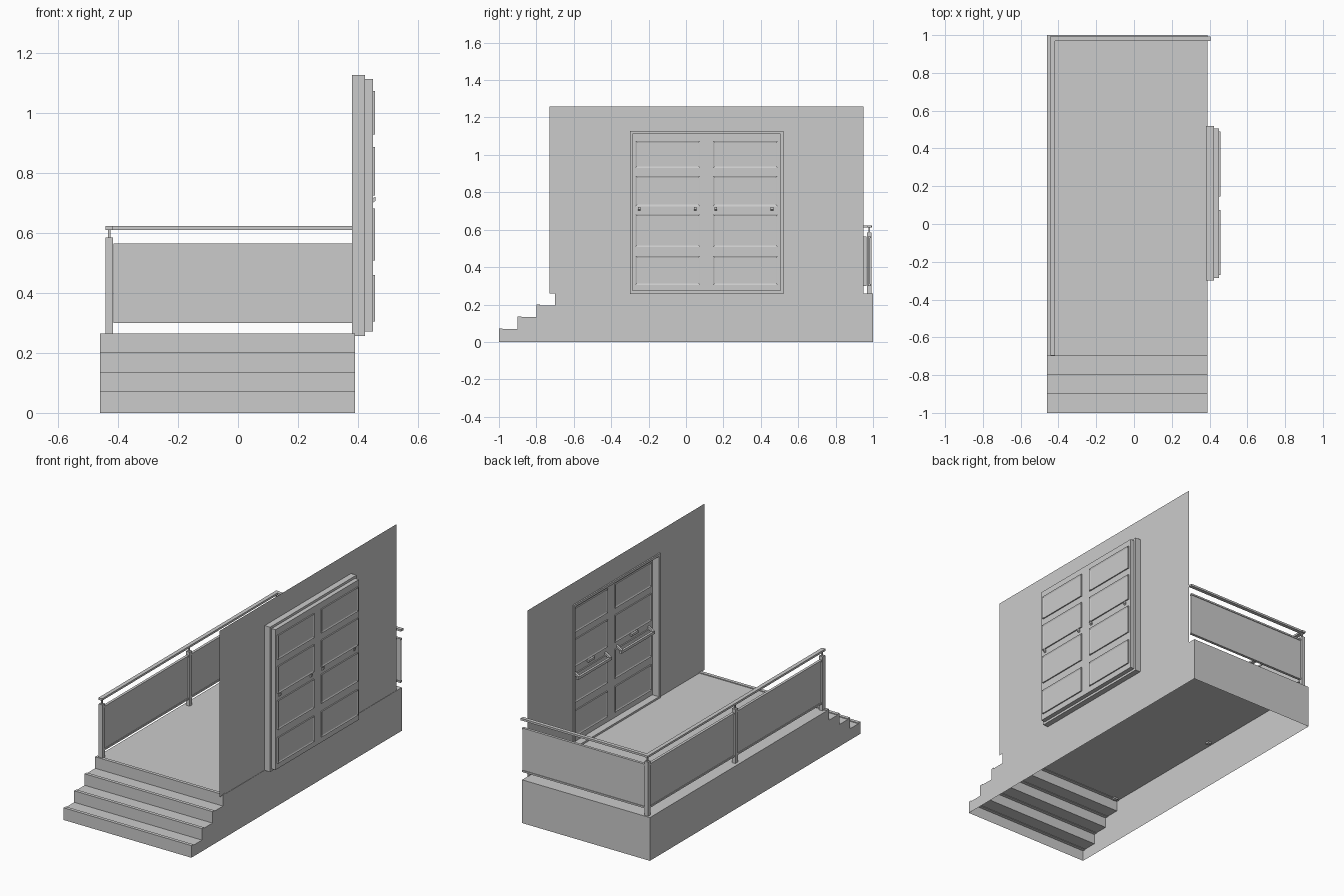
import bpy, bmesh
from mathutils import Vector

if "Cube" in bpy.data.objects:
    bpy.data.objects.remove(bpy.data.objects["Cube"], do_unlink=True)

grey = bpy.data.materials.new("plain_grey")
grey.use_nodes = True
COLOUR = (0.6, 0.6, 0.6, 1)
grey.diffuse_color = COLOUR
grey.node_tree.nodes["Principled BSDF"].inputs["Base Color"].default_value = COLOUR


def finish(name, bm):
    mesh = bpy.data.meshes.new(name)
    bm.to_mesh(mesh)
    bm.free()
    mesh.materials.append(grey)
    obj = bpy.data.objects.new(name, mesh)
    bpy.context.collection.objects.link(obj)
    return obj


def add_box(bm, x, y, z):
    verts = bmesh.ops.create_cube(bm, size=1)["verts"]
    for v in verts:
        v.co = Vector([(a + b) / 2 + c * (b - a) for (a, b), c in zip((x, y, z), v.co)])
    return verts


def box(name, x, y, z):
    bm = bmesh.new()
    add_box(bm, x, y, z)
    return finish(name, bm)


def quad(bm, *points):
    return bm.faces.new([bm.verts.new(p) for p in points])


LEFT, RIGHT, BACK, DECK = -0.46, 0.39, 1.0, 0.26
STEPS = [(-1.0, 0.068), (-0.9, 0.132), (-0.8, 0.196), (-0.7, DECK)]

# Hollow platform with stairs, open underneath
profile = [(-1.0, 0)]
for i, (y, z) in enumerate(STEPS):
    end = STEPS[i + 1][0] if i < 3 else BACK
    profile += [(y, z), (end, z)]
profile.append((BACK, 0))
bm = bmesh.new()
for (y0, z0), (y1, z1) in zip(profile, profile[1:]):
    quad(bm, (LEFT, y0, z0), (RIGHT, y0, z0), (RIGHT, y1, z1), (LEFT, y1, z1))
for x in (LEFT, RIGHT):
    face = quad(bm, *[(x, y, z) for y, z in profile])
    if x == LEFT:
        face.normal_flip()
bmesh.ops.remove_doubles(bm, verts=bm.verts, dist=0.0001)
bmesh.ops.recalc_face_normals(bm, faces=bm.faces)
finish("platform_and_stairs", bm)

# Raised lips on the step edges
bm = bmesh.new()
for y, z in STEPS:
    add_box(bm, (LEFT, RIGHT), (y, y + 0.02), (z - 0.003, z + 0.005))
finish("step_lips", bm)

# Thin wall around the door opening
Y0, Y1, Z1 = -0.30, 0.52, 1.128
WALL = 0.388
bm = bmesh.new()
for (a, b), (c, d) in [((-0.73, Y0), (DECK, 1.26)), ((Y1, 0.95), (DECK, 1.26)),
                       ((Y0, Y1), (Z1, 1.26))]:
    quad(bm, (WALL, a, c), (WALL, b, c), (WALL, b, d), (WALL, a, d))
finish("wall", bm)

# Door surround and slab
T = 0.014
bm = bmesh.new()
for y in (Y0, Y1 - T):
    add_box(bm, (0.38, 0.424), (y, y + T), (0.257, Z1))
for z in (0.257, Z1 - T):
    add_box(bm, (0.38, 0.424), (Y0 + T, Y1 - T), (z, z + T))
finish("door_frame", bm)
box("door", (0.424, 0.45), (Y0 + T, Y1 - T), (0.271, Z1 - T))

# Raised door panels, tapered outward on both faces
bm = bmesh.new()
for y0, y1 in ((-0.27, 0.075), (0.145, 0.49)):
    for z0, z1 in ((0.305, 0.46), (0.508, 0.682), (0.725, 0.888), (0.93, 1.075)):
        verts = add_box(bm, (0.417, 0.457), (y0, y1), (z0, z1))
        for face in {f for v in verts for f in v.link_faces if abs(f.normal.x) > 0.9}:
            bmesh.ops.inset_region(bm, faces=[face], thickness=0.012, depth=-0.004)
finish("door_panels", bm)

# Push bars on sloping brackets, with latch plates
for side, y0, y1 in (("right", -0.25, 0.05), ("left", 0.16, 0.46)):
    bm = bmesh.new()
    for y in (y0, y1):
        verts = add_box(bm, (0.39, 0.459), (y - 0.007, y + 0.007), (0.708, 0.722))
        for v in verts:
            if v.co.x < 0.4:
                v.co.z -= 0.045
    add_box(bm, (0.388, 0.402), (y0 - 0.01, y1 + 0.01), (0.658, 0.674))
    mid = (y0 + y1) / 2
    add_box(bm, (0.408, 0.42), (mid - 0.03, mid + 0.03), (0.708, 0.722))
    finish(side + "_push_bar", bm)

# Railing posts with thin stems
PX, PY = -0.43, 0.98
H = 0.012
for name, y in (("front", -0.68), ("middle", 0.15), ("corner", PY)):
    bm = bmesh.new()
    add_box(bm, (PX - H, PX + H), (y - H, y + H), (0.25, 0.585))
    add_box(bm, (PX - 0.004, PX + 0.004), (y - 0.004, y + 0.004), (0.585, 0.612))
    finish(name + "_railing_post", bm)

# Infill panels with edge strips along top and bottom
for name, x, y in (("front", None, (-0.665, 0.135)), ("rear", None, (0.165, 0.965)),
                   ("back", (-0.415, 0.4), None)):
    bm = bmesh.new()
    for half, z in ((0.004, (0.30, 0.562)), (0.008, (0.30, 0.31)), (0.008, (0.555, 0.565))):
        add_box(bm, x or (PX - half, PX + half), y or (PY - half, PY + half), z)
    finish(name + "_railing_panel", bm)

# Handrails
box("side_handrail", (PX - 0.012, PX + 0.012), (-0.695, 0.995), (0.611, 0.623))
box("back_handrail", (PX + 0.012, 0.405), (PY - 0.01, PY + 0.012), (0.611, 0.623))
